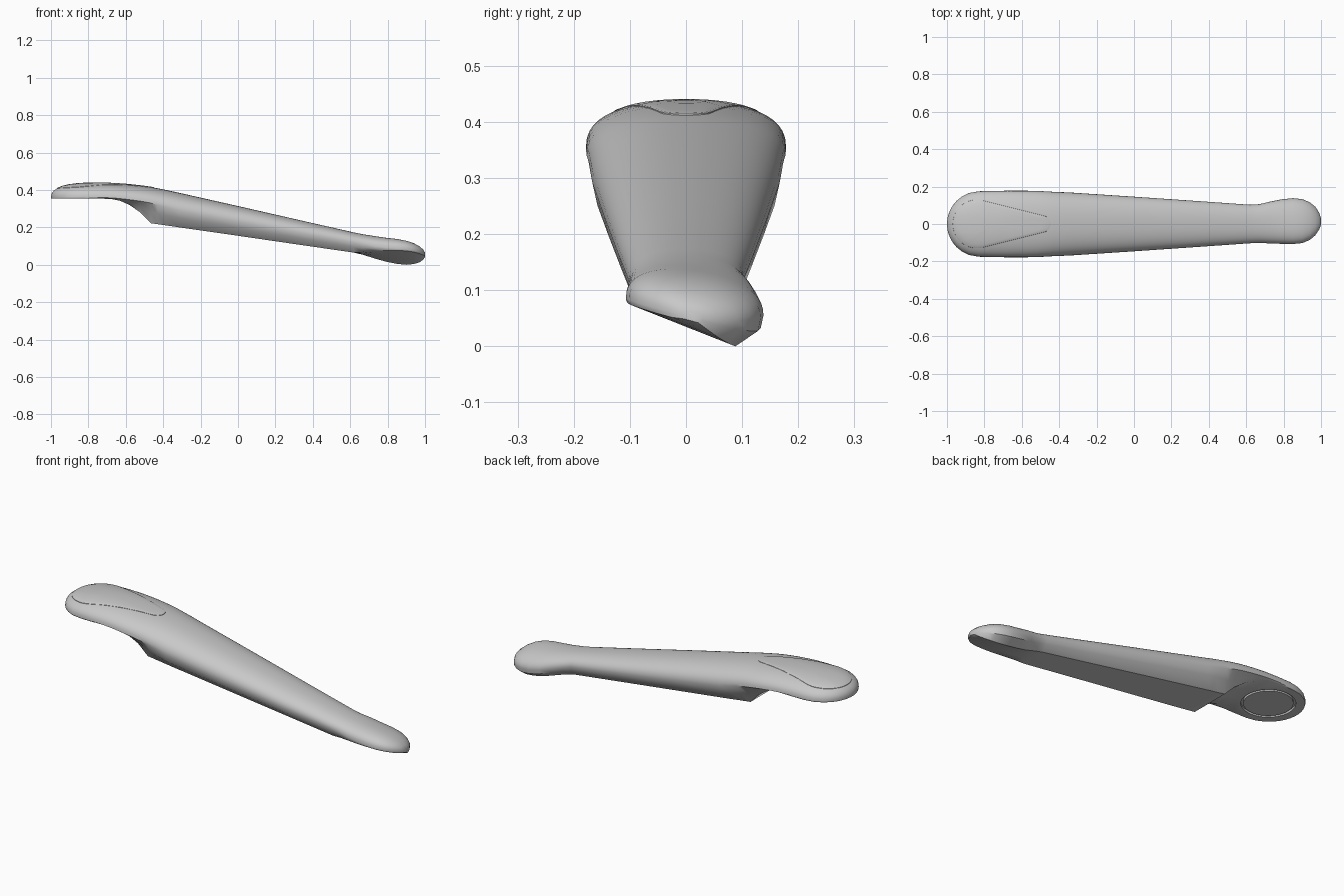
import bpy, bmesh, math
from mathutils import Vector

cube = bpy.data.objects.get("Cube")
if cube:
    bpy.data.objects.remove(cube, do_unlink=True)

grey = bpy.data.materials.new("light grey")
grey.use_nodes = True
COL = (0.58, 0.58, 0.58, 1)
grey.diffuse_color = COL
grey.node_tree.nodes["Principled BSDF"].inputs["Base Color"].default_value = COL


def make_object(name, bm):
    bmesh.ops.recalc_face_normals(bm, faces=bm.faces)
    me = bpy.data.meshes.new(name)
    bm.to_mesh(me)
    bm.free()
    ob = bpy.data.objects.new(name, me)
    bpy.context.collection.objects.link(ob)
    me.materials.append(grey)
    return ob


def activate(ob):
    bpy.ops.object.select_all(action='DESELECT')
    ob.select_set(True)
    bpy.context.view_layer.objects.active = ob


def smooth(ob, angle):
    activate(ob)
    bpy.ops.object.shade_smooth_by_angle(angle=math.radians(angle))


def skin(bm, rings):
    """Bridge equal-length rings of vertices."""
    n = len(rings[0])
    for a, b in zip(rings, rings[1:]):
        for i in range(n):
            j = (i + 1) % n
            bm.faces.new((a[i], a[j], b[j], b[i]))


def section(x, ymin, ymax, top, zl, zr, bl, br, mid, n=24):
    """Domed upper half, then sides running down to a flat bottom edge."""
    yc, hw = (ymin + ymax) / 2, (ymax - ymin) / 2
    pts = []
    for i in range(n + 1):
        c, s = math.cos(math.pi * i / n), math.sin(math.pi * i / n)
        u = math.copysign(abs(c) ** (2 / 2.3), c)
        base = (zl + zr) / 2 + u * (zr - zl) / 2
        pts.append((yc + hw * u, base + (top - (zl + zr) / 2) * s ** (2 / 2.3)))

    def side(y, z, b):
        return (b[0] + (y - b[0]) * mid, b[1] + (z - b[1]) * 0.55)
    pts += [side(ymin, zl, bl), bl]
    pts += [(bl[0] + (br[0] - bl[0]) * t, bl[1] + (br[1] - bl[1]) * t) for t in (0.33, 0.67)]
    pts += [br, side(ymax, zr, br)]
    return [Vector((x, y, z)) for y, z in pts]


def even(x, hw, top, shoulder, bhw, bottom, mid):
    return section(x, -hw, hw, top, shoulder, shoulder, (-bhw, bottom), (bhw, bottom), mid)


# Round pad end: x, top height on a semicircular outline
PAD_X, PAD_R = -0.825, 0.175
sections = []
for x, top in [(-0.9995, 0.368), (-0.995, 0.384), (-0.985, 0.396), (-0.97, 0.407),
               (-0.95, 0.416), (-0.92, 0.425), (-0.88, 0.432), (-0.83, 0.436)]:
    hw = math.sqrt(max(PAD_R ** 2 - (x - PAD_X) ** 2, 1e-4))
    sections.append(even(x, hw, top, 0.362, hw * 0.98, 0.354, 0.99))

# Scoop below the pad and the keel: x, half width, top, shoulder, bottom half width, bottom, bulge
for row in [(-0.75, 0.177, 0.438, 0.36, 0.172, 0.354, 0.9),
            (-0.68, 0.178, 0.436, 0.358, 0.16, 0.352, 0.7),
            (-0.63, 0.178, 0.433, 0.354, 0.14, 0.342, 0.5),
            (-0.58, 0.178, 0.429, 0.348, 0.125, 0.32, 0.4),
            (-0.52, 0.177, 0.422, 0.34, 0.115, 0.278, 0.4),
            (-0.465, 0.174, 0.415, 0.33, 0.11, 0.222, 0.45),
            (-0.43, 0.172, 0.409, 0.32, 0.109, 0.217, 0.6),
            (-0.38, 0.17, 0.399, 0.308, 0.108, 0.21, 0.78),
            (-0.32, 0.167, 0.386, 0.292, 0.106, 0.201, 0.85),
            (0.0, 0.146, 0.314, 0.232, 0.094, 0.155, 0.85),
            (0.35, 0.122, 0.234, 0.168, 0.08, 0.104, 0.85),
            (0.62, 0.103, 0.173, 0.12, 0.07, 0.065, 0.85)]:
    sections.append(even(*row))

# Twisted toe: x, right y, left y, top, right shoulder, left shoulder, bottom edge points, bulge
for row in [(0.67, -0.101, 0.106, 0.163, 0.11, 0.105, (-0.075, 0.068), (0.07, 0.053), 0.85),
            (0.73, -0.104, 0.12, 0.153, 0.098, 0.088, (-0.092, 0.075), (0.075, 0.034), 0.9),
            (0.79, -0.106, 0.132, 0.143, 0.091, 0.068, (-0.102, 0.077), (0.085, 0.017), 0.9),
            (0.85, -0.107, 0.138, 0.135, 0.086, 0.055, (-0.104, 0.077), (0.09, 0.005), 0.9),
            (0.90, -0.102, 0.133, 0.125, 0.083, 0.05, (-0.099, 0.074), (0.088, 0.0), 0.9),
            (0.94, -0.085, 0.116, 0.112, 0.077, 0.047, (-0.082, 0.068), (0.078, 0.004), 0.9),
            (0.97, -0.06, 0.092, 0.096, 0.07, 0.045, (-0.056, 0.06), (0.062, 0.013), 0.9),
            (0.99, -0.03, 0.06, 0.08, 0.063, 0.047, (-0.027, 0.052), (0.042, 0.027), 0.9),
            (1.0, -0.005, 0.03, 0.064, 0.055, 0.05, (-0.004, 0.049), (0.022, 0.042), 0.9)]:
    sections.append(section(*row))

bm = bmesh.new()
rings = [[bm.verts.new(p) for p in s] for s in sections]
skin(bm, rings)
bm.faces.new(rings[0])
bm.faces.new(rings[-1])
arm = make_object("arm_body", bm)

# Teardrop inlay laid over the top of the pad
R, r, xa, xb = 0.13, 0.045, -0.84, -0.49
lean = math.acos((R - r) / (xb - xa))
outline = []
for i in range(33):
    a = lean + (2 * math.pi - 2 * lean) * i / 32
    outline.append((xa + R * math.cos(a), R * math.sin(a)))
for t in (0.25, 0.5, 0.75):
    p, q = outline[32], (xb + r * math.cos(lean), -r * math.sin(lean))
    outline.append((p[0] + (q[0] - p[0]) * t, p[1] + (q[1] - p[1]) * t))
for i in range(13):
    a = -lean + 2 * lean * i / 12
    outline.append((xb + r * math.cos(a), r * math.sin(a)))
for t in (0.25, 0.5, 0.75):
    p, q = (xb + r * math.cos(lean), r * math.sin(lean)), outline[0]
    outline.append((p[0] + (q[0] - p[0]) * t, p[1] + (q[1] - p[1]) * t))

bm = bmesh.new()
rings = []
for k, lift in [(1, -0.004), (0.995, 0.002), (0.97, 0.003), (0.85, 0.003), (0.7, 0.003),
                (0.5, 0.003), (0.3, 0.003), (0.1, 0.003)]:
    ring = []
    for x, y in outline:
        px, py = -0.75 + (x + 0.75) * k, y * k
        hit, loc, _, _ = arm.ray_cast(Vector((px, py, 2)), Vector((0, 0, -1)))
        ring.append(bm.verts.new((px, py, (loc.z if hit else 0.4) + lift)))
    rings.append(ring)
skin(bm, rings)
bm.faces.new(rings[-1])
inlay = make_object("pad_inlay", bm)
if sum(p.normal.z for p in inlay.data.polygons) < 0:
    inlay.data.flip_normals()
smooth(inlay, 40)

# Ring groove cut into the flat underside of the pad
bm = bmesh.new()
profile = [(0.118, 0.33), (0.13, 0.33), (0.13, 0.366), (0.118, 0.366)]
rings = []
for i in range(48):
    a = 2 * math.pi * i / 48
    rings.append([bm.verts.new((PAD_X + d * math.cos(a), d * math.sin(a), z)) for d, z in profile])
skin(bm, rings + rings[:1])
cutter = make_object("groove_cutter", bm)
cutter.hide_render = True
mod = arm.modifiers.new("groove", 'BOOLEAN')
mod.operation = 'DIFFERENCE'
mod.solver = 'EXACT'
mod.object = cutter
activate(arm)
bpy.ops.object.modifier_apply(modifier=mod.name)
bpy.data.objects.remove(cutter, do_unlink=True)
smooth(arm, 38)
